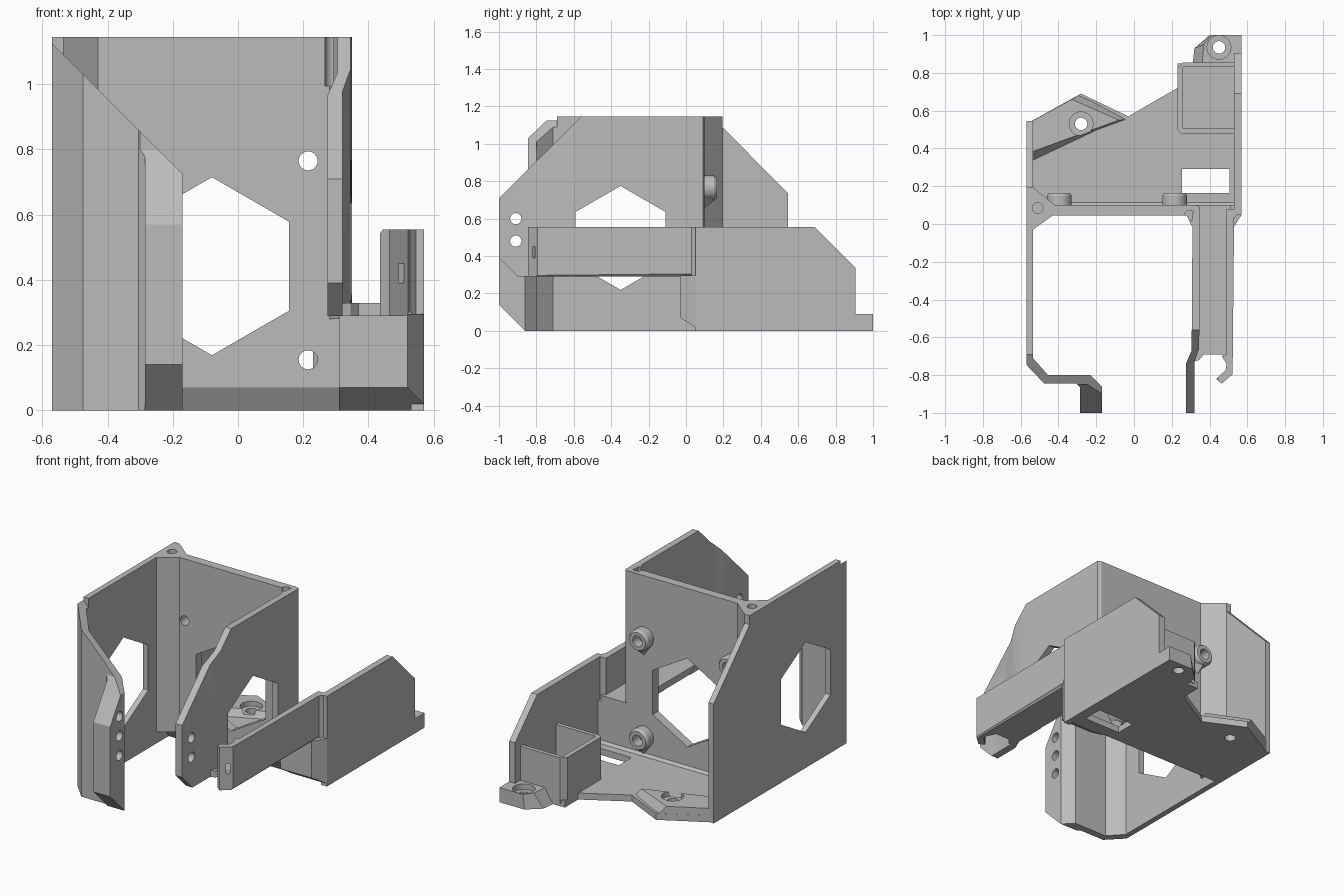
import bpy, bmesh, math

cube = bpy.data.objects.get("Cube")
if cube:
    bpy.data.objects.remove(cube, do_unlink=True)

grey = bpy.data.materials.new("matte_grey")
grey.use_nodes = True
COLOUR = (0.5, 0.5, 0.5, 1)
grey.diffuse_color = COLOUR
grey.node_tree.nodes["Principled BSDF"].inputs["Base Color"].default_value = COLOUR

PLACE = {"x": lambda a, b, h: (h, a, b),
         "y": lambda a, b, h: (a, h, b),
         "z": lambda a, b, h: (a, b, h)}


def prism(name, axis, pts, lo, hi, top=None):
    """Extrude a profile along an axis; an optional second profile makes a loft."""
    bm = bmesh.new()
    place = PLACE[axis]
    low = [bm.verts.new(place(a, b, lo)) for a, b in pts]
    high = [bm.verts.new(place(a, b, hi)) for a, b in (top or pts)]
    bm.faces.new(low)
    bm.faces.new(high)
    n = len(low)
    for i in range(n):
        j = (i + 1) % n
        bm.faces.new((low[i], low[j], high[j], high[i]))
    bmesh.ops.recalc_face_normals(bm, faces=bm.faces)
    mesh = bpy.data.meshes.new(name)
    bm.to_mesh(mesh)
    bm.free()
    mesh.materials.append(grey)
    ob = bpy.data.objects.new(name, mesh)
    bpy.context.collection.objects.link(ob)
    return ob


def ring(a, b, r, n=32, start=0):
    return [(a + r * math.cos(start + math.tau * i / n),
             b + r * math.sin(start + math.tau * i / n)) for i in range(n)]


def rect(a0, a1, b0, b1):
    return [(a0, b0), (a1, b0), (a1, b1), (a0, b1)]


def shape(ob, axis, pts, lo, hi, op="DIFFERENCE"):
    """Cut a prism out of a part, or keep only what lies inside it."""
    tool = prism("cutter", axis, pts, lo, hi)
    mod = ob.modifiers.new("shape", "BOOLEAN")
    mod.operation, mod.object, mod.solver = op, tool, "EXACT"
    bpy.context.view_layer.objects.active = ob
    bpy.ops.object.modifier_apply(modifier=mod.name)
    bpy.data.objects.remove(tool, do_unlink=True)


def keep(ob, axis, pts):
    shape(ob, axis, pts, -2, 2, "INTERSECT")


H = 1.145
HEX_SIDE = ring(-0.35, 0.497, 0.278, 6, math.pi / 2)
HEX_BACK = ring(-0.08, 0.442, 0.273, 6, math.pi / 2)

# Right wall with folded front flange and lip
wall = prism("right_wall", "z", [
    (-0.57, 0.545), (-0.57, -0.745), (-0.475, -0.845), (-0.305, -0.845),
    (-0.285, -0.865), (-0.285, -1), (-0.17, -1), (-0.17, -0.86),
    (-0.23, -0.8), (-0.455, -0.8), (-0.535, -0.71), (-0.535, 0.545)], 0, H)
keep(wall, "x", [(-0.86, 0), (0.545, 0), (0.545, 0.735), (0.14, H), (-0.85, H),
                 (-0.85, 0.8), (-1, 0.57), (-1, 0.14)])
shape(wall, "y", [(-0.62, 1.175), (0, 0.555), (0, 1.3), (-0.62, 1.3)], -1.1, -0.69)
shape(wall, "x", HEX_SIDE, -0.7, -0.45)
for z in (0.36, 0.48, 0.6):
    shape(wall, "x", ring(-0.91, z, 0.03), -0.4, -0.1)

# Left wall, jogged inward at the front and raised off the ground
inner = prism("left_wall", "z", [
    (0.31, 0.06), (0.35, 0.06), (0.345, -0.66), (0.32, -0.73), (0.32, -1),
    (0.275, -1), (0.275, -0.74), (0.305, -0.67)], 0.29, H)
keep(inner, "x", [(-0.9, 0.29), (0.06, 0.29), (0.06, H), (-0.56, H),
                  (-1, 0.71), (-1, 0.39)])
shape(inner, "x", HEX_SIDE, 0.2, 0.45)
for z in (0.48, 0.6):
    shape(inner, "x", ring(-0.91, z, 0.03), 0.2, 0.45)

# Back plate with thickened corners, hexagonal window and screw holes
plate = prism("back_plate", "z", [
    (-0.57, 0.195), (-0.57, -0.03), (-0.535, -0.03), (-0.43, 0.045),
    (0.28, 0.045), (0.31, -0.02), (0.35, -0.02), (0.35, 0.09),
    (0.33, 0.1), (-0.42, 0.1), (-0.535, 0.195)], 0, H)
shape(plate, "x", [(-0.1, -0.05), (0.09, -0.05), (0.09, 0), (0.045, 0.07),
                   (-0.1, 0.07)], -0.54, 0.5)
shape(plate, "x", rect(-0.1, 0.045, -0.1, 0.28), 0.25, 0.5)
shape(plate, "y", HEX_BACK, -0.1, 0.3)
for x, y in ((-0.51, 0.085), (0.295, 0.045)):
    shape(plate, "z", ring(x, y, 0.028), H - 0.15, H + 0.1)

# Screw bosses with tapered supports
for side, x in (("right", -0.395), ("left", 0.215)):
    for level, z in (("lower", 0.155), ("upper", 0.765)):
        shape(plate, "y", ring(x, z, 0.029), -0.1, 0.3)
        boss = prism(f"{level}_{side}_boss", "y", ring(x, z, 0.065), 0.09, 0.15)
        rim = prism(f"{level}_{side}_boss_rim", "y", ring(x, z, 0.065), 0.15, 0.165,
                    ring(x, z, 0.055))
        for part in (boss, rim):
            shape(part, "y", ring(x, z, 0.033), 0, 0.3)
        prism(f"{level}_{side}_boss_support", "y",
              [(x - 0.052, z - 0.04), (x, z - 0.115), (x + 0.052, z - 0.04)], 0.09, 0.155,
              [(x - 0.03, z - 0.045), (x, z - 0.064), (x + 0.03, z - 0.045)])

# Floor with slot
floor = prism("floor", "z", [
    (-0.57, 0.09), (-0.57, 0.53), (-0.28, 0.69), (-0.03, 0.57), (0.23, 0.72),
    (0.23, 0.85), (0.55, 0.85), (0.55, 0.09)], 0, 0.04)
shape(floor, "z", rect(0.255, 0.505, 0.165, 0.29), -0.1, 0.2)
prism("floor_fillet", "x", [(0.09, 0.03), (0.125, 0.03), (0.09, 0.065)], -0.55, 0.55)

# Raised screw pad and rear foot, both counterbored
pad = prism("screw_pad", "z",
            [(-0.57, 0.30), (-0.57, 0.53), (-0.28, 0.69), (-0.03, 0.555)], 0.02, 0.085,
            [(-0.56, 0.375), (-0.56, 0.535), (-0.33, 0.66), (-0.08, 0.55)])
foot = prism("rear_foot", "z",
             [(0.31, 0.84), (0.32, 0.93), (0.4, 1), (0.57, 1), (0.57, 0.84)], 0, 0.09,
             [(0.36, 0.84), (0.37, 0.95), (0.41, 1), (0.57, 1), (0.57, 0.84)])
for part, x, y in ((pad, -0.28, 0.53), (foot, 0.45, 0.935)):
    shape(part, "z", ring(x, y, 0.063), 0.055, 0.2)
    shape(part, "z", ring(x, y, 0.033), -0.1, 0.2)
shape(floor, "z", ring(-0.28, 0.53, 0.033), -0.1, 0.2)

# Open pocket
pocket = prism("pocket", "z", [
    (0.25, 0.48), (0.55, 0.48), (0.55, 0.855), (0.26, 0.855), (0.23, 0.825),
    (0.23, 0.5)], 0.02, 0.3)
shape(pocket, "z", rect(0.26, 0.53, 0.505, 0.83), 0.04, 0.5)

# Outer side plate with sloped rear
prism("side_plate", "x", [(0.05, 0), (0.905, 0), (0.905, 0.34), (0.69, 0.555),
                          (0.05, 0.555)], 0.53, 0.57)

# Low front wall joining the back plate to the side plate
front = prism("front_wall", "z", [(0.31, -0.03), (0.52, -0.03), (0.57, 0.05),
                                  (0.57, 0.1), (0.31, 0.1)], 0, 0.295)
shape(front, "x", [(-0.1, -0.1), (0.08, -0.1), (0.08, 0), (-0.03, 0.07),
                   (-0.1, 0.07)], 0, 1)

# Channel floor and long arm with hooked end
prism("channel_floor", "z", [
    (0.31, 0.1), (0.31, -0.73), (0.345, -0.72), (0.37, -0.69), (0.46, -0.69),
    (0.51, -0.72), (0.51, 0.1)], 0.29, 0.33)
arm = prism("long_arm", "z", [
    (0.57, 0.08), (0.53, 0.03), (0.522, -0.795), (0.465, -0.845), (0.435, -0.82),
    (0.45, -0.805), (0.485, -0.775), (0.49, -0.74), (0.465, -0.7), (0.49, -0.69),
    (0.49, 0.08)], 0.29, 0.555)
shape(arm, "y", [(0.505, 0.28), (0.54, 0.28), (0.54, 0.315)], -1, 0.03)
shape(arm, "y", [(0.42, 0.52), (0.455, 0.57), (0.42, 0.57)], -1, -0.76)
shape(arm, "z", [(0.498, -0.83), (0.515, -0.815), (0.485, -0.77), (0.468, -0.785)],
      0.39, 0.45)

# Smooth the round parts while keeping edges crisp
for ob in bpy.context.collection.objects:
    if ob.type == "MESH" and ob.material_slots and ob.material_slots[0].material == grey:
        bpy.ops.object.select_all(action="DESELECT")
        ob.select_set(True)
        bpy.context.view_layer.objects.active = ob
        bpy.ops.object.shade_smooth_by_angle(angle=math.radians(25))
